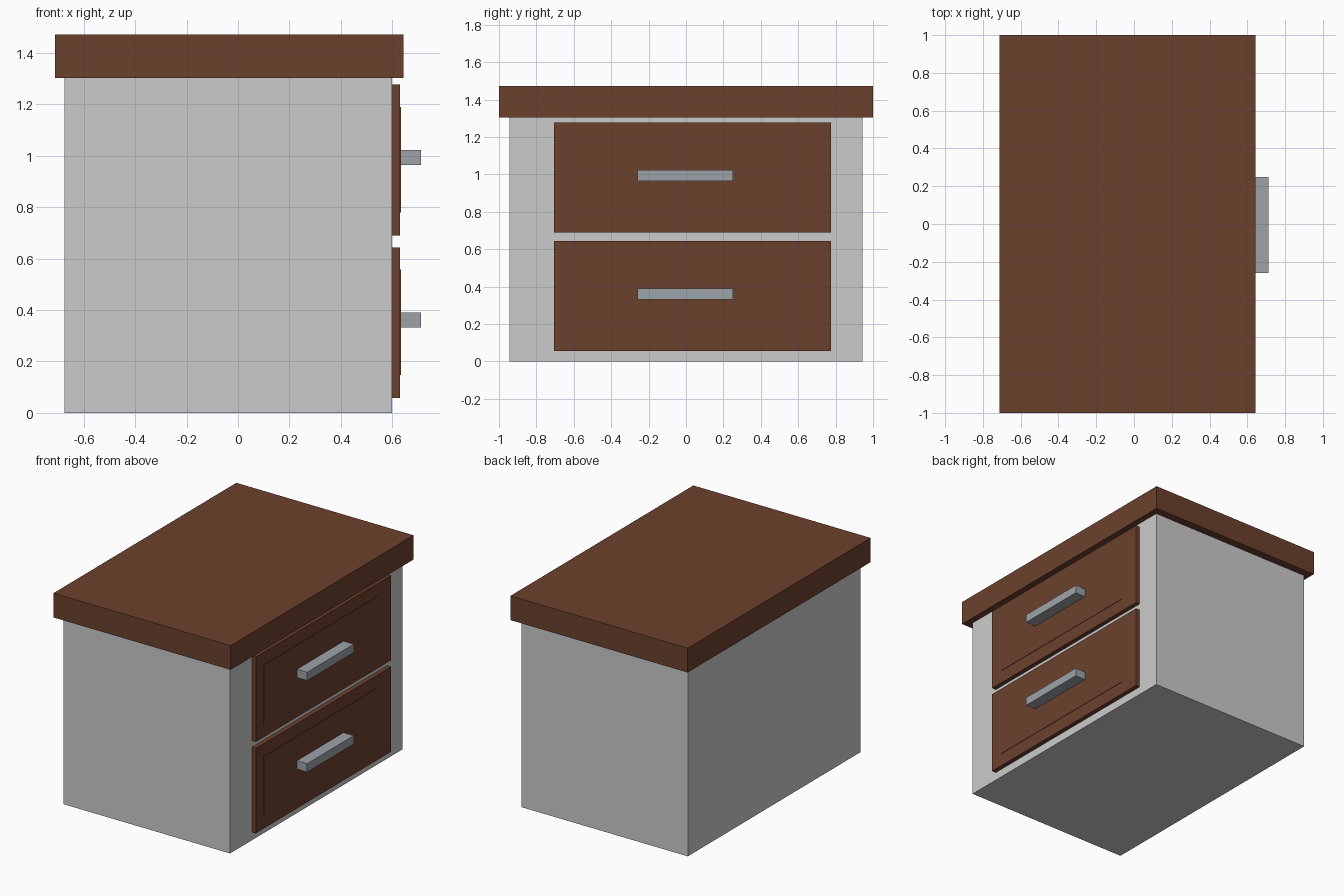
import bpy
import bmesh
from mathutils import Vector

if "Cube" in bpy.data.objects:
    bpy.data.objects.remove(bpy.data.objects["Cube"])


def material(name, rgb):
    m = bpy.data.materials.new(name)
    m.diffuse_color = (*rgb, 1.0)
    m.use_nodes = True
    m.node_tree.nodes["Principled BSDF"].inputs["Base Color"].default_value = m.diffuse_color
    return m


BROWN = material("brown wood", (0.148, 0.053, 0.026))
GREY = material("light grey", (0.60, 0.60, 0.60))
METAL = material("handle grey", (0.34, 0.37, 0.40))


def box(name, x, y, z, mat):
    """Box spanning the given (min, max) range on each axis."""
    bm = bmesh.new()
    bmesh.ops.create_cube(bm, size=1.0)
    lo, hi = Vector((x[0], y[0], z[0])), Vector((x[1], y[1], z[1]))
    for v in bm.verts:
        v.co = Vector([lo[i] + (v.co[i] + 0.5) * (hi[i] - lo[i]) for i in range(3)])
    mesh = bpy.data.meshes.new(name)
    bm.to_mesh(mesh)
    bm.free()
    mesh.materials.append(mat)
    obj = bpy.data.objects.new(name, mesh)
    bpy.context.collection.objects.link(obj)
    return obj


# Cabinet body and overhanging top
box("cabinet_body", (-0.675, 0.60), (-0.944, 0.944), (0.0, 1.304), GREY)
box("table_top", (-0.713, 0.644), (-1.0, 1.0), (1.304, 1.472), BROWN)

# Two drawers on the +x side, each with a thin panel and a bar handle
for label, z0 in (("lower", 0.057), ("upper", 0.69)):
    box(label + "_drawer_front", (0.60, 0.631), (-0.706, 0.774), (z0, z0 + 0.587), BROWN)
    box(label + "_drawer_panel", (0.625, 0.634), (-0.62, 0.625), (z0 + 0.09, z0 + 0.50), BROWN)
    box(label + "_drawer_handle", (0.63, 0.712), (-0.26, 0.25), (z0 + 0.275, z0 + 0.333), METAL)
